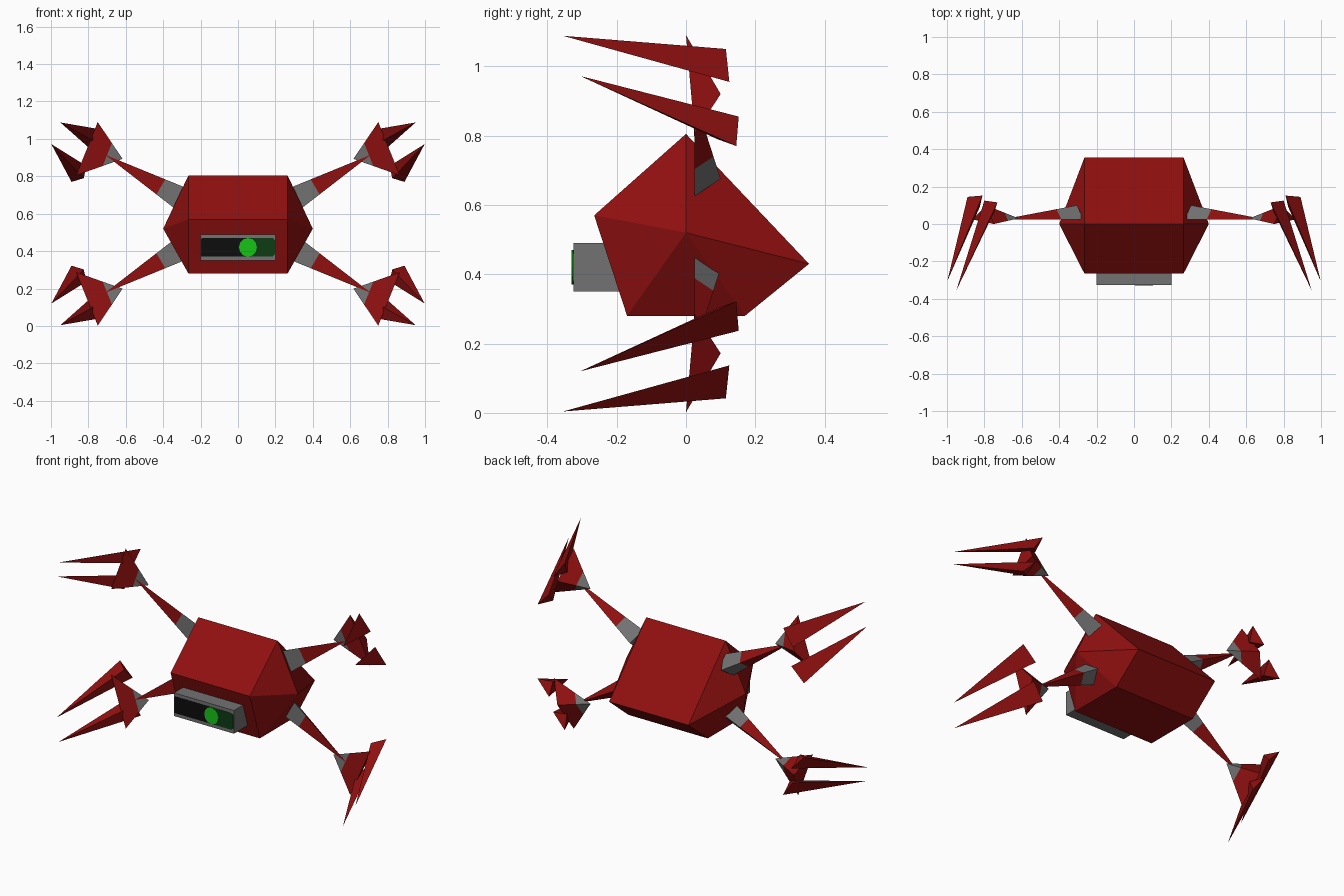
import bpy, bmesh, math
from mathutils import Vector as V

if "Cube" in bpy.data.objects:
    bpy.data.objects.remove(bpy.data.objects["Cube"])


def material(name, col):
    m = bpy.data.materials.new(name)
    m.diffuse_color = (*col, 1)
    m.use_nodes = True
    m.node_tree.nodes["Principled BSDF"].inputs["Base Color"].default_value = m.diffuse_color
    return m


RED = material("dark red", (0.28, 0.005, 0.005))
GREY = material("grey metal", (0.17, 0.17, 0.17))
BLACK = material("black screen", (0.004, 0.004, 0.004))
DARKGREEN = material("dark green screen", (0.004, 0.045, 0.007))
GREEN = material("bright green", (0.008, 0.55, 0.008))


def hull(name, pts, mat):
    """Flat-faced convex solid around a few corner points."""
    bm = bmesh.new()
    for p in pts:
        bm.verts.new(p)
    bmesh.ops.convex_hull(bm, input=bm.verts)
    bmesh.ops.dissolve_limit(bm, angle_limit=0.01, verts=bm.verts, edges=bm.edges)
    bmesh.ops.recalc_face_normals(bm, faces=bm.faces)
    me = bpy.data.meshes.new(name)
    bm.to_mesh(me)
    bm.free()
    me.materials.append(mat)
    ob = bpy.data.objects.new(name, me)
    bpy.context.collection.objects.link(ob)
    return ob


def plate(name, outline, y0, y1, mat):
    """Thin plate facing the front, outline in x and z."""
    return hull(name, [(x, y, z) for x, z in outline for y in (y0, y1)], mat)


# Body: pentagon profile with a pyramid at each end
profile = [(0, 0.805), (-0.265, 0.57), (-0.17, 0.28), (0.17, 0.28), (0.355, 0.43)]
hull("body", [(x, y, z) for x in (-0.265, 0.265) for y, z in profile]
     + [(-0.4, 0, 0.52), (0.4, 0, 0.52)], RED)

# Eye housing, its back follows the sloping front of the body
hull("eye_housing", [(x, y, z) for x in (-0.2, 0.2)
     for y, z in [(-0.325, 0.35), (-0.325, 0.49), (-0.235, 0.49), (-0.19, 0.35)]], GREY)

# Screen halves and the glowing pupil
plate("screen_dark", [(-0.197, 0.37), (-0.197, 0.463), (-0.19, 0.47),
                      (0.05, 0.47), (0.05, 0.37)], -0.327, -0.32, BLACK)
plate("screen_green", [(0.05, 0.37), (0.05, 0.47), (0.185, 0.47), (0.197, 0.458),
                       (0.197, 0.382), (0.185, 0.37)], -0.327, -0.32, DARKGREEN)
plate("pupil", [(0.053 + 0.048 * math.cos(a * math.pi / 6),
                 0.42 + 0.05 * math.sin(a * math.pi / 6)) for a in range(12)],
      -0.330, -0.325, GREEN)

# Limb corner points for the upper right limb
ARM_ROOT = [V((0.27, 0.025, 0.735)), V((0.335, 0.025, 0.625)), V((0.305, 0.1, 0.675))]
ARM_TIP = V((0.71, 0.023, 0.915))
HAND_BASE = [V((0.75, 0.0, 1.09)), V((0.865, 0.025, 0.805)), V((0.79, 0.1, 0.92))]
WRIST = V((0.617, 0.03, 0.893))
CLAWS = [
    [(0.73, 0.115, 1.05), (0.80, 0.125, 0.955), (0.745, 0.07, 0.975), (0.95, -0.355, 1.088)],
    [(0.81, 0.152, 0.855), (0.89, 0.145, 0.77), (0.825, 0.09, 0.79), (0.998, -0.305, 0.972)],
]


def tapered(name, base, tip, t, base_mat, tip_mat, base_name, tip_name):
    """Three-sided spike split into two coloured parts at fraction t."""
    mid = [b.lerp(tip, t) for b in base]
    hull(f"{name}_{base_name}", base + mid, base_mat)
    hull(f"{name}_{tip_name}", mid + [tip], tip_mat)


# Four limbs, mirrored left/right and up/down
for sx, side in ((1, "right"), (-1, "left")):
    for up, level in ((True, "upper"), (False, "lower")):
        def place(p):
            return V((p[0] * sx, p[1], p[2] if up else 1.092 - p[2]))
        tag = f"{level}_{side}"
        tapered(f"{tag}_arm", [place(p) for p in ARM_ROOT], place(ARM_TIP), 0.27,
                GREY, RED, "socket", "spike")
        tapered(f"{tag}_hand", [place(p) for p in HAND_BASE], place(WRIST), 0.57,
                RED, GREY, "palm", "wrist")
        for i, claw in enumerate(CLAWS):
            hull(f"{tag}_claw_{i + 1}", [place(p) for p in claw], RED)
